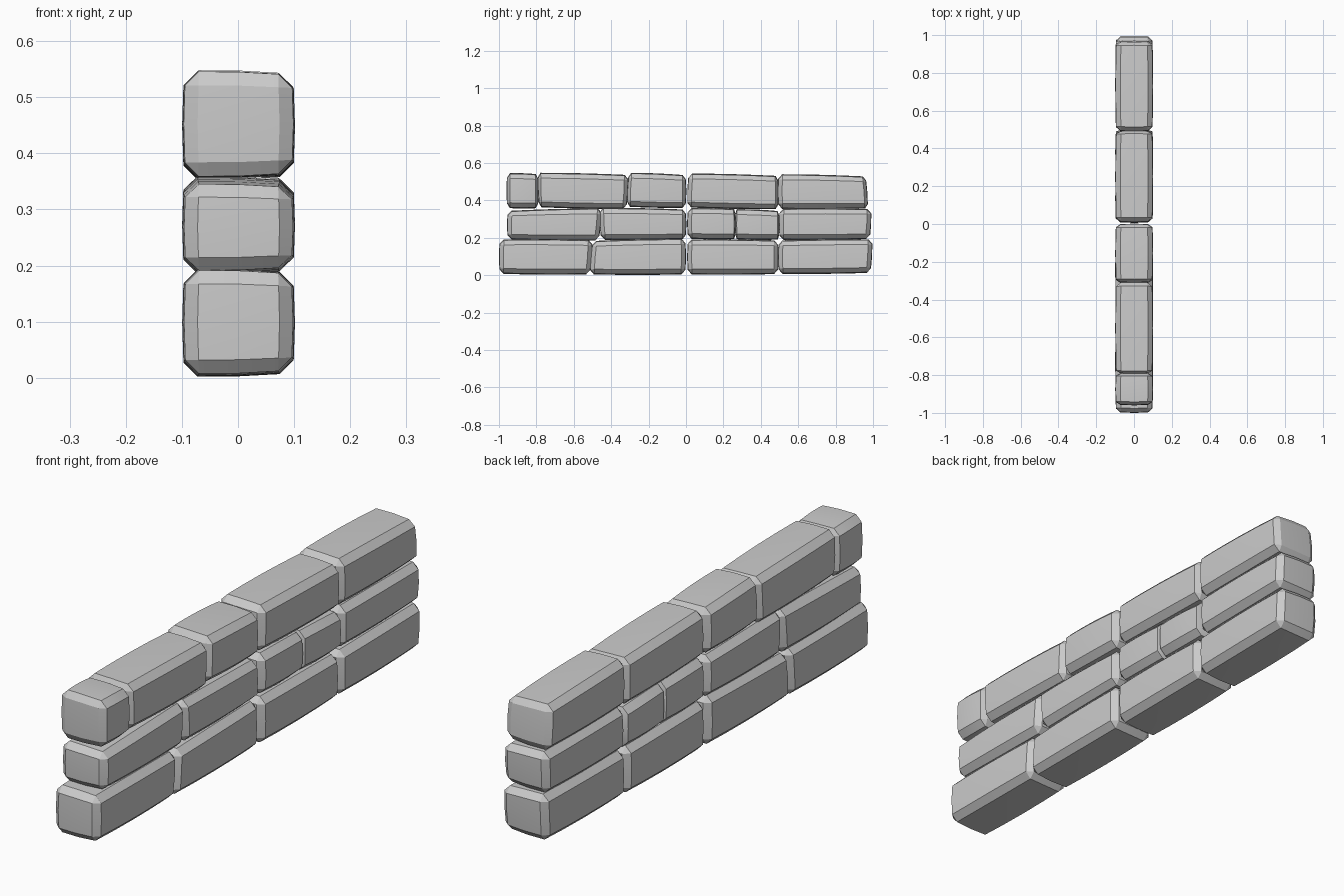
import bpy, bmesh
from itertools import product

if "Cube" in bpy.data.objects:
    bpy.data.objects.remove(bpy.data.objects["Cube"])

HX = 0.0985   # half thickness of the wall
C = 0.024     # chamfer width


def brick(name, y0, y1, bot, top, lean=(0, 0), ends=(0.02, 0.02), xoff=0.0):
    """Worn, chamfered stone. bot/top: heights at the y0 and y1 ends;
    lean: y shift of the top of each end; ends: chamfer depth of each end."""
    hy = (y1 - y0) / 2
    hz = (sum(top) - sum(bot)) / 4
    bm = bmesh.new()
    # chamfered box as a convex hull
    for sx, sy, sz in product((-1, 1), repeat=3):
        e = ends[0] if sy < 0 else ends[1]
        for p in ((HX, hy - e, hz - C), (HX - C, hy, hz - C), (HX - C, hy - e, hz)):
            bm.verts.new((sx * p[0], sy * p[1], sz * p[2]))
    bmesh.ops.convex_hull(bm, input=bm.verts[:])
    bmesh.ops.dissolve_limit(bm, angle_limit=0.01, verts=bm.verts[:], edges=bm.edges[:])
    # loops so that the faces can bulge
    cuts = [((0, t * hy, 0), (0, 1, 0)) for t in (-0.5, 0, 0.5)]
    cuts += [((0, 0, 0), (1, 0, 0)), ((0, 0, 0), (0, 0, 1))]
    for co, no in cuts:
        bmesh.ops.bisect_plane(bm, geom=bm.verts[:] + bm.edges[:] + bm.faces[:],
                               plane_co=co, plane_no=no)
    # bulge, taper and lean
    for vert in bm.verts:
        u, v, w = vert.co.x / HX, vert.co.y / hy, vert.co.z / hz
        s, r = (v + 1) / 2, (w + 1) / 2
        lo = bot[0] + (bot[1] - bot[0]) * s
        hi = top[0] + (top[1] - top[0]) * s
        z = lo + (hi - lo) * r - 0.003 * u * w - 0.003 * w * (u * u + v * v - 0.5)
        x = xoff + HX * u - 0.004 * u * (v * v + w * w - 0.5)
        ln = lean[0] + (lean[1] - lean[0]) * s
        y = (y0 + y1) / 2 + hy * v + ln * (r - 0.5) - 0.004 * v * (u * u + w * w)
        vert.co = (x, y, max(z, 0.0))
    bmesh.ops.recalc_face_normals(bm, faces=bm.faces[:])
    me = bpy.data.meshes.new(name)
    bm.to_mesh(me)
    bm.free()
    ob = bpy.data.objects.new(name, me)
    bpy.context.collection.objects.link(ob)
    ob.select_set(True)
    bpy.context.view_layer.objects.active = ob


# courses from bottom to top
courses = {
    "bottom_brick": [
        (-1.0, -0.503, (0.007, 0.004), (0.192, 0.189), (0, 0.014)),
        (-0.51, 0.0, (0.004, 0.004), (0.184, 0.196), (0.014, 0)),
        (0.006, 0.495, (0.004, 0.006), (0.192, 0.187), (0, 0)),
        (0.492, 0.995, (0.007, 0.012), (0.187, 0.193), (0, 0.01)),
    ],
    "middle_brick": [
        (-0.957, -0.455, (0.191, 0.184), (0.345, 0.359), (0, 0.016)),
        (-0.462, 0.002, (0.188, 0.193), (0.361, 0.352), (-0.01, 0), (0.02, 0.016)),
        (0.006, 0.266, (0.195, 0.192), (0.36, 0.355), (0, 0), (0.02, 0.005)),
        (0.262, 0.5, (0.192, 0.19), (0.354, 0.344), (0, 0), (0.005, 0.006)),
        (0.497, 0.99, (0.188, 0.193), (0.357, 0.355), (0, 0.008)),
    ],
    "top_brick": [
        (-0.96, -0.788, (0.359, 0.358), (0.546, 0.541), (0, 0), (0.015, 0.012)),
        (-0.792, -0.31, (0.363, 0.354), (0.549, 0.537), (-0.006, 0.01), (0.012, 0.018)),
        (-0.314, 0.002, (0.366, 0.36), (0.549, 0.536), (0.008, 0), (0.014, 0.016)),
        (0.007, 0.495, (0.362, 0.352), (0.545, 0.532), (0.006, 0), (0.02, 0.012)),
        (0.49, 0.97, (0.354, 0.356), (0.541, 0.529), (0, -0.012), (0.02, 0.014)),
    ],
}
for name, rows in courses.items():
    for i, row in enumerate(rows):
        brick(f"{name}_{i + 1}", *row, xoff=0.001)

bpy.ops.object.shade_smooth_by_angle(angle=0.35)
